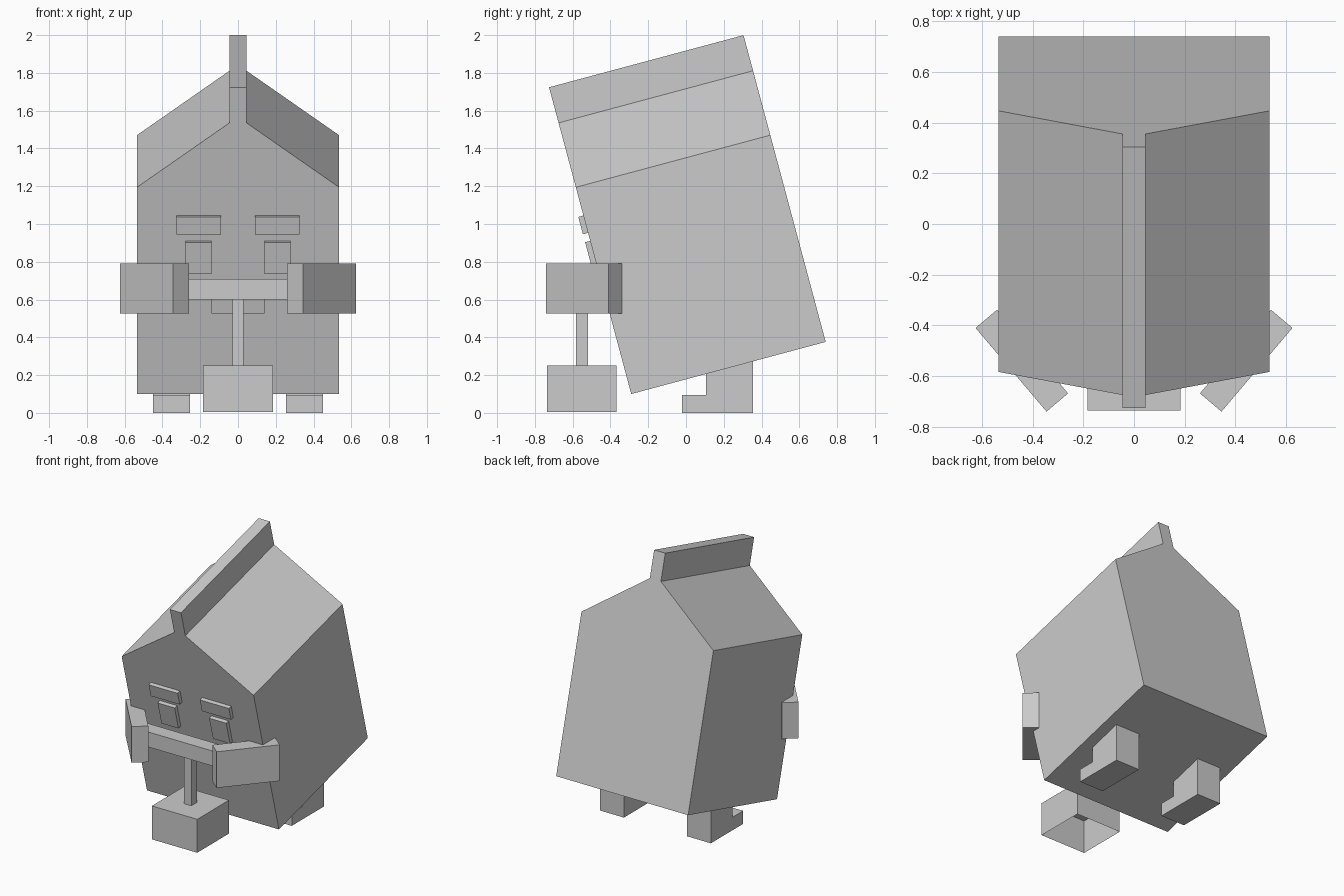
import bpy
import bmesh
from math import radians, atan2
from mathutils import Matrix, Vector

cube = bpy.data.objects.get("Cube")
if cube:
    bpy.data.objects.remove(cube, do_unlink=True)

grey = bpy.data.materials.new("plain grey")
grey.use_nodes = True
GREY = (0.6, 0.6, 0.6, 1)
grey.diffuse_color = GREY
grey.node_tree.nodes["Principled BSDF"].inputs["Base Color"].default_value = GREY

# Everything on the body lives in its tilted frame, origin at the lower front edge
TILT = Matrix.Translation((0, -0.29, 0.10)) @ Matrix.Rotation(radians(15), 4, "X")


def finish(name, bm, matrix):
    bmesh.ops.recalc_face_normals(bm, faces=bm.faces)
    bm.transform(matrix)
    mesh = bpy.data.meshes.new(name)
    bm.to_mesh(mesh)
    bm.free()
    mesh.materials.append(grey)
    obj = bpy.data.objects.new(name, mesh)
    bpy.context.collection.objects.link(obj)
    return obj


def prism(name, points, depth, matrix=Matrix()):
    """Extrude a closed outline of 3D points along the depth vector."""
    bm = bmesh.new()
    face = bm.faces.new([bm.verts.new(p) for p in points])
    new = bmesh.ops.extrude_face_region(bm, geom=[face], use_keep_orig=True)["geom"]
    verts = [v for v in new if isinstance(v, bmesh.types.BMVert)]
    bmesh.ops.translate(bm, vec=Vector(depth), verts=verts)
    return finish(name, bm, matrix)


def box(name, x, y, z, matrix=Matrix(), open_bottom=False):
    """Box from (min, max) ranges."""
    bm = bmesh.new()
    bmesh.ops.create_cube(bm, size=1)
    for v in bm.verts:
        v.co = [r[0] if c < 0 else r[1] for c, r in zip(v.co, (x, y, z))]
    bm.normal_update()
    if open_bottom:
        bottom = [f for f in bm.faces if f.normal.z < -0.9]
        bmesh.ops.delete(bm, geom=bottom, context="FACES_ONLY")
    return finish(name, bm, matrix)


# Leaning house-shaped body with a raised ridge crest
half = [(0.535, 0), (0.535, 1.133), (0.045, 1.486), (0.045, 1.681)]
outline = half + [(-x, z) for x, z in reversed(half)]
prism("body", [(x, 0, z) for x, z in outline], (0, 1.066, 0), TILT)

# Mouth plate on the face
box("mouth", (-0.14, 0.14), (-0.028, 0.01), (0.45, 0.56), TILT)

# Paired parts
foot = [(-0.02, 0), (0.355, 0), (0.355, 0.29), (0.105, 0.29), (0.105, 0.095), (-0.02, 0.095)]
hand = [(0.345, -0.74), (0.625, -0.41), (0.54, -0.338), (0.26, -0.668)]
for side, s in (("left", 1), ("right", -1)):
    flip = Matrix.Diagonal((s, 1, 1, 1))

    def span(a, b):
        return tuple(sorted((s * a, s * b)))

    box(side + "_brow", span(0.09, 0.325), (-0.028, 0.01), (0.883, 0.978), TILT)
    box(side + "_eye", span(0.14, 0.278), (-0.028, 0.01), (0.666, 0.839), TILT)
    prism(side + "_foot", [(s * 0.255, y, z) for y, z in foot], (s * 0.195, 0, 0))
    prism(side + "_hand", [(s * x, y, 0.525) for x, y in hand], (0, 0, 0.265))

# Held tool: crossbar grip, thin shaft and hollow head open underneath
box("tool_crossbar", (-0.43, 0.43), (-0.605, -0.495), (0.60, 0.71))
box("tool_shaft", (-0.03, 0.03), (-0.583, -0.518), (0.25, 0.61))
box("tool_head", (-0.184, 0.184), (-0.735, -0.367), (0.005, 0.25), open_bottom=True)
